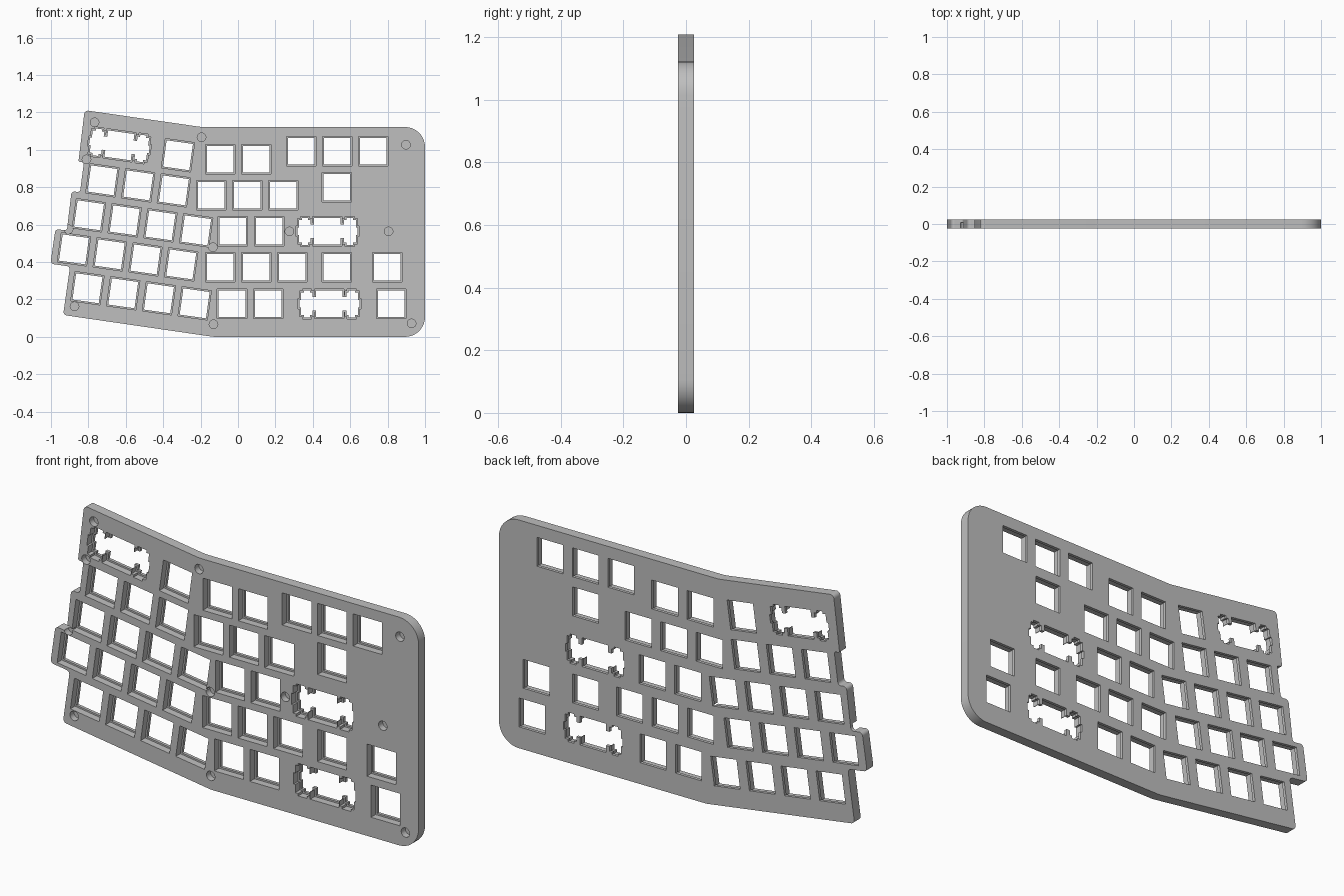
import bpy, bmesh, math
from mathutils import Vector, Matrix

FRONT, BACK = -0.025, 0.025
LEDGE = 0.01          # depth where the thin rear lip begins
PITCH = 0.193         # key spacing
TILT = math.radians(-8)

cube = bpy.data.objects.get("Cube")
if cube:
    bpy.data.objects.remove(cube, do_unlink=True)

grey = bpy.data.materials.new("plate grey")
grey.use_nodes = True
colour = (0.52, 0.52, 0.52, 1)
grey.diffuse_color = colour
grey.node_tree.nodes["Principled BSDF"].inputs["Base Color"].default_value = colour


def rounded(corners):
    """Outline from (x, z, radius) corners, each turned into an arc."""
    out = []
    for i, (x, z, r) in enumerate(corners):
        p = Vector((x, z))
        a = (Vector(corners[i - 1][:2]) - p).normalized()
        b = (Vector(corners[(i + 1) % len(corners)][:2]) - p).normalized()
        half = a.angle(b) / 2
        centre = p + (a + b).normalized() * (r / math.sin(half))
        start = p + a * (r / math.tan(half)) - centre
        sweep = start.angle_signed(p + b * (r / math.tan(half)) - centre)
        steps = max(3, int(abs(sweep) / 0.16))
        for k in range(steps + 1):
            out.append(centre + Matrix.Rotation(-sweep * k / steps, 2) @ start)
    return out


def prisms(name, outlines, y0, y1):
    """One object holding every outline extruded from y0 to y1."""
    bm = bmesh.new()
    for outline in outlines:
        face = bm.faces.new([bm.verts.new((x, y0, z)) for x, z in outline])
        ext = bmesh.ops.extrude_face_region(bm, geom=[face])
        moved = [v for v in ext["geom"] if isinstance(v, bmesh.types.BMVert)]
        bmesh.ops.translate(bm, verts=moved, vec=(0, y1 - y0, 0))
    bmesh.ops.recalc_face_normals(bm, faces=bm.faces[:])
    mesh = bpy.data.meshes.new(name)
    bm.to_mesh(mesh)
    bm.free()
    mesh.materials.append(grey)
    obj = bpy.data.objects.new(name, mesh)
    bpy.context.collection.objects.link(obj)
    return obj


def place(points, x, z, angle):
    turn = Matrix.Rotation(angle, 2)
    return [turn @ Vector(p) + Vector((x, z)) for p in points]


def square(g):
    h = 0.071 + g
    return [(-h, -h), (h, -h), (h, h), (-h, h)]


def wide_key(g):
    """Wide key cutout: switch square joined to two notched side pockets."""
    quarter = [(0.071 + g, 0.071 + g), (0.071 + g, 0.036 + g), (0.09 - g, 0.036 + g),
               (0.09 - g, 0.06 + g), (0.103 - g, 0.06 + g), (0.103 - g, 0.072 + g),
               (0.136 + g, 0.072 + g), (0.136 + g, 0.06 + g), (0.152 + g, 0.06 + g),
               (0.152 + g, 0.02 + g), (0.161 + g, 0.02 + g)]
    right = quarter + [(x, -z) for x, z in reversed(quarter)]
    return right + [(-x, z) for x, z in reversed(right)]


# Key rows: first centre x, centre z, count, tilt
rows = [(-0.725, 0.837, 3, TILT), (-0.797, 0.65, 4, TILT), (-0.877, 0.468, 4, TILT),
        (-0.805, 0.26, 4, TILT), (-0.321, 0.971, 1, TILT),
        (-0.095, 0.949, 2, 0), (0.337, 0.992, 3, 0), (-0.144, 0.757, 3, 0),
        (0.529, 0.8, 1, 0), (-0.027, 0.564, 2, 0), (-0.096, 0.372, 3, 0),
        (0.529, 0.372, 1, 0), (0.797, 0.372, 1, 0), (-0.032, 0.176, 2, 0), (0.82, 0.176, 1, 0)]
wide_keys = [(-0.634, 1.024, TILT), (0.478, 0.564, 0), (0.489, 0.176, 0)]


def cutouts(g):
    shapes = [place(wide_key(g), *w) for w in wide_keys]
    for x, z, count, tilt in rows:
        for i in range(count):
            shapes.append(place(square(g), x + i * PITCH * math.cos(tilt),
                                z + i * PITCH * math.sin(tilt), tilt))
    return shapes


# Screw holes, blind from the front
screws = [(-0.767, 1.147), (-0.195, 1.067), (0.898, 1.027), (-0.81, 0.949), (-0.906, 0.575),
          (-0.134, 0.479), (0.275, 0.564), (0.805, 0.564), (0.928, 0.072), (-0.131, 0.067),
          (-0.874, 0.163)]
circle = [(0.023 * math.cos(math.tau * i / 24), 0.023 * math.sin(math.tau * i / 24))
          for i in range(24)]

# Plate body with stepped left edge
plate = prisms("switch_plate", [rounded([
    (-0.82, 1.212, 0.02), (-0.195, 1.122, 0.2), (1, 1.122, 0.107), (1, 0, 0.107),
    (-0.13, 0, 0.2), (-0.935, 0.117, 0.02), (-0.898, 0.376, 0.018), (-1.003, 0.391, 0.018),
    (-0.976, 0.577, 0.018), (-0.915, 0.568, 0.016), (-0.89, 0.779, 0.018),
    (-0.845, 0.773, 0.016), (-0.824, 0.932, 0.007), (-0.853, 0.937, 0.007)])], FRONT, BACK)

# Front recesses, through openings and screw holes
cutters = [prisms("recess_cutter", cutouts(0.008), FRONT - 0.02, LEDGE),
           prisms("opening_cutter", cutouts(0), FRONT - 0.03, BACK + 0.02),
           prisms("screw_cutter", [place(circle, x, z, 0) for x, z in screws],
                  FRONT - 0.01, LEDGE - 0.003)]
bpy.context.view_layer.objects.active = plate
plate.select_set(True)
for cutter in cutters:
    cutter.hide_render = True
    mod = plate.modifiers.new(cutter.name, "BOOLEAN")
    mod.operation = "DIFFERENCE"
    mod.solver = "EXACT"
    mod.object = cutter
    bpy.ops.object.modifier_apply(modifier=mod.name)
    bpy.data.objects.remove(cutter, do_unlink=True)

bpy.ops.object.select_all(action="DESELECT")
plate.select_set(True)
bpy.ops.object.shade_smooth_by_angle(angle=math.radians(30))
